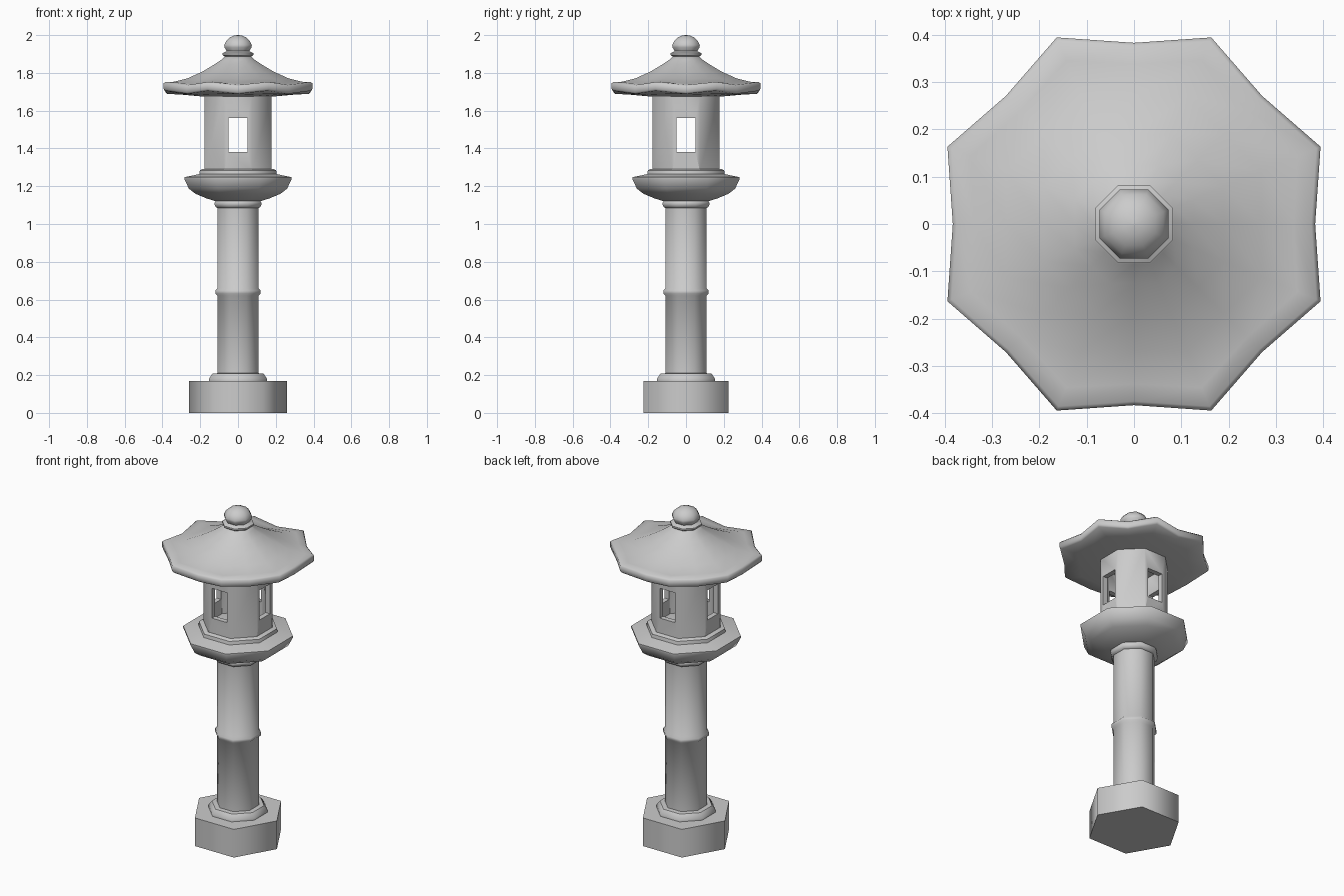
import bpy, bmesh
from math import cos, sin, pi, radians

if "Cube" in bpy.data.objects:
    bpy.data.objects.remove(bpy.data.objects["Cube"])


def finish(name, bm, angle=50):
    bmesh.ops.recalc_face_normals(bm, faces=bm.faces)
    me = bpy.data.meshes.new(name)
    bm.to_mesh(me)
    bm.free()
    ob = bpy.data.objects.new(name, me)
    bpy.context.collection.objects.link(ob)
    bpy.ops.object.select_all(action='DESELECT')
    ob.select_set(True)
    bpy.context.view_layer.objects.active = ob
    bpy.ops.object.shade_smooth_by_angle(angle=radians(angle))
    return ob


def stack(name, profile, sides=8, turn=pi / 8, closed=False, shape=None):
    """Sweep (half width across flats, z) points round the axis.
    shape(i, r, z) may adjust radius and height of each corner."""
    bm = bmesh.new()
    fit = 1 / cos(pi / 8)
    rings = []
    for r, z in profile:
        ring = []
        for i in range(sides):
            rr, zz = shape(i, r * fit, z) if shape else (r * fit, z)
            a = turn + 2 * pi * i / sides
            ring.append(bm.verts.new((rr * cos(a), rr * sin(a), zz)))
        rings.append(ring)
    pairs = list(zip(rings, rings[1:]))
    if closed:
        pairs.append((rings[-1], rings[0]))
    else:
        bm.faces.new(rings[0])
        bm.faces.new(rings[-1])
    for a, b in pairs:
        for i in range(sides):
            j = (i + 1) % sides
            bm.faces.new((a[i], a[j], b[j], b[i]))
    return finish(name, bm)


# Hexagonal plinth
bm = bmesh.new()
lower = [bm.verts.new((0.26 * cos(k * pi / 3), 0.26 * sin(k * pi / 3), 0)) for k in range(6)]
face = bm.faces.new(lower)
top = bmesh.ops.extrude_face_region(bm, geom=[face])['geom']
bmesh.ops.translate(bm, vec=(0, 0, 0.17), verts=[v for v in top if isinstance(v, bmesh.types.BMVert)])
if not any(len(f.verts) == 6 and f.calc_center_median().z < 0.01 for f in bm.faces):
    bm.faces.new([v for v in lower])
finish("plinth", bm, 65)

# Column with foot, middle band and neck ring
stack("column", [(0.153, 0.168), (0.153, 0.182), (0.135, 0.208), (0.109, 0.21),
                 (0.109, 0.62), (0.119, 0.632), (0.119, 0.648), (0.109, 0.66),
                 (0.109, 1.085), (0.118, 1.09), (0.126, 1.108), (0.118, 1.125), (0.1, 1.13)])

# Flared platform under the lamp chamber
stack("platform", [(0.11, 1.118), (0.165, 1.135), (0.225, 1.16), (0.26, 1.187),
                   (0.284, 1.238), (0.284, 1.248), (0.205, 1.264),
                   (0.202, 1.284), (0.19, 1.29)])

# Hollow lamp chamber with four windows
chamber = stack("lamp_chamber", [(0.178, 1.28), (0.178, 1.685), (0.148, 1.685), (0.148, 1.28)],
                closed=True)
for size in ((0.1, 1, 0.18), (1, 0.1, 0.18)):
    bpy.ops.mesh.primitive_cube_add(size=1, location=(0, 0, 1.47))
    cutter = bpy.context.object
    cutter.name = "window_cutter"
    cutter.scale = size
    cutter.hide_render = True
    bpy.context.view_layer.objects.active = chamber
    mod = chamber.modifiers.new("window", 'BOOLEAN')
    mod.operation, mod.solver, mod.object = 'DIFFERENCE', 'EXACT', cutter
    # keep the cut ahead of the smoothing modifier, if there is one
    bpy.ops.object.modifier_move_to_index(modifier=mod.name, index=0)
    bpy.ops.object.modifier_apply(modifier=mod.name)
    bpy.data.objects.remove(cutter)


# Roof: octagon with upturned corners and eaves drawn in between them
def eave(i, r, z):
    if i % 2 == 0:
        return r, z
    t = max(0, (r - 0.25) / 0.177)
    return r * cos(pi / 8) * (1 - 0.029 * t), z - 0.018 * t * t


stack("roof", [(0.15, 1.675), (0.2, 1.676), (0.3, 1.688), (0.385, 1.705), (0.394, 1.715),
               (0.394, 1.745), (0.385, 1.752), (0.345, 1.752), (0.27, 1.77),
               (0.19, 1.806), (0.125, 1.845), (0.085, 1.872), (0.068, 1.888)],
      sides=16, shape=eave)

# Finial: ringed collar and pointed knob
stack("finial", [(0.066, 1.87), (0.07, 1.886), (0.082, 1.895), (0.082, 1.904), (0.06, 1.915),
                 (0.072, 1.936), (0.073, 1.948), (0.062, 1.97), (0.045, 1.987),
                 (0.022, 1.997), (0.003, 2.0)])
